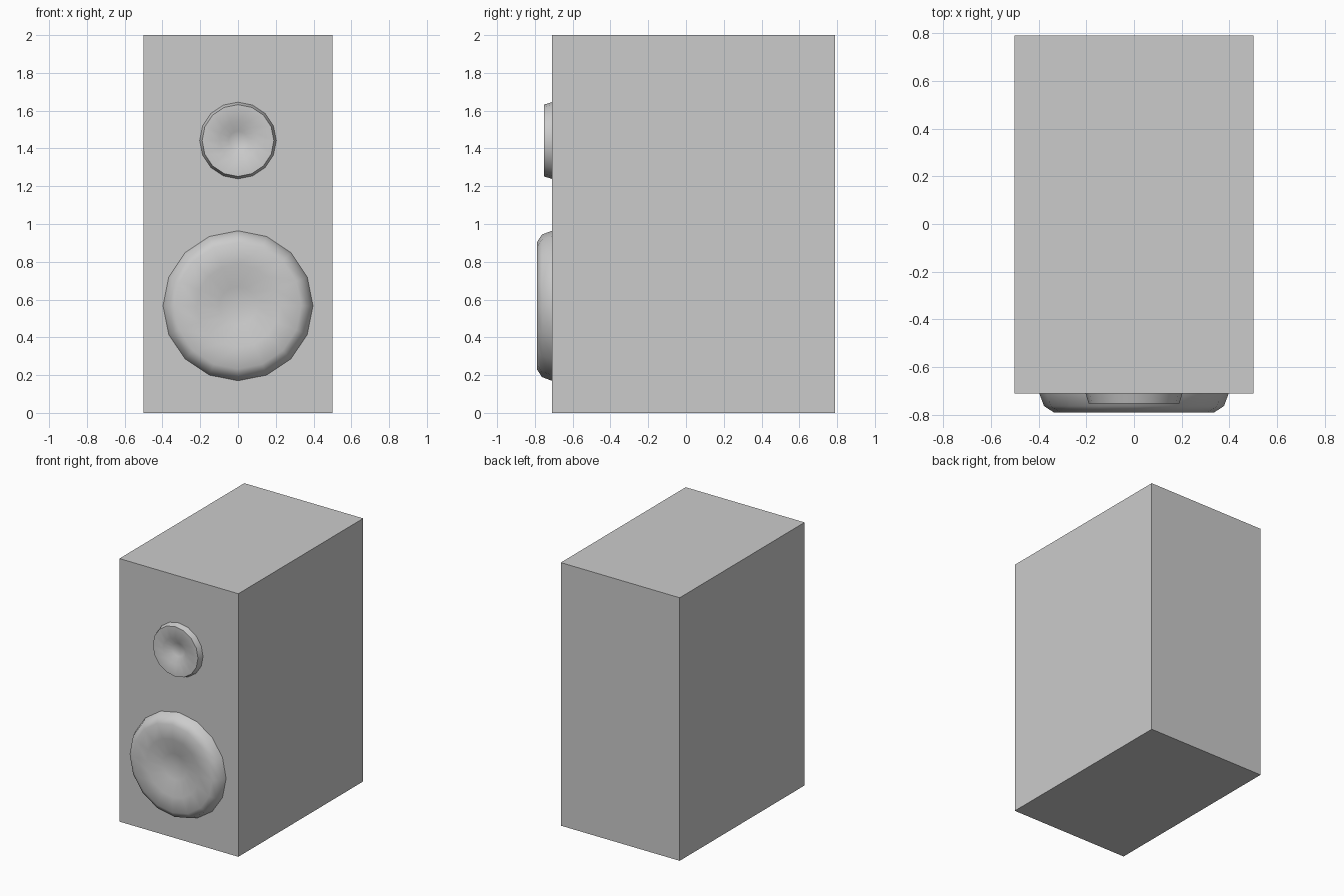
import bpy
import bmesh
from math import cos, sin, tau, radians

if "Cube" in bpy.data.objects:
    bpy.data.objects.remove(bpy.data.objects["Cube"])

SIDES = 16
FRONT, BACK = -0.71, 0.79


def lathe(name, z, profile):
    """Spin (radius, y) points about a front-facing axis at height z."""
    bm = bmesh.new()
    rings = []
    for r, y in profile:
        if r == 0:
            rings.append([bm.verts.new((0, y, z))] * SIDES)
        else:
            rings.append([bm.verts.new((r * cos(tau * k / SIDES), y, z + r * sin(tau * k / SIDES)))
                          for k in range(SIDES)])
    for a, b in zip(rings, rings[1:]):
        for k in range(SIDES):
            n = (k + 1) % SIDES
            if b[k] is b[n]:
                bm.faces.new((a[k], a[n], b[k]))
            else:
                bm.faces.new((a[k], a[n], b[n], b[k]))
    if profile[-1][0] > 0:
        bm.faces.new(rings[-1])
    mesh = bpy.data.meshes.new(name)
    bm.to_mesh(mesh)
    bm.free()
    obj = bpy.data.objects.new(name, mesh)
    bpy.context.collection.objects.link(obj)
    bpy.ops.object.select_all(action='DESELECT')
    obj.select_set(True)
    bpy.context.view_layer.objects.active = obj
    bpy.ops.object.shade_smooth_by_angle(angle=radians(37))
    return obj


# Cabinet
bpy.ops.mesh.primitive_cube_add(size=1, location=(0, (FRONT + BACK) / 2, 1))
cabinet = bpy.context.object
cabinet.name = "cabinet"
cabinet.scale = (1, BACK - FRONT, 2)
bpy.ops.object.transform_apply(location=False, rotation=False, scale=True)

# Large driver: bevelled surround and shallow dished cone
lathe("woofer", 0.567, [(0.397, FRONT), (0.377, -0.763), (0.335, -0.79),
                        (0.22, -0.783), (0.10, -0.757), (0, -0.738)])

# Small driver: flat ring with a recessed centre
lathe("tweeter", 1.442, [(0.203, FRONT), (0.19, -0.752), (0.10, -0.752), (0.05, -0.717)])
